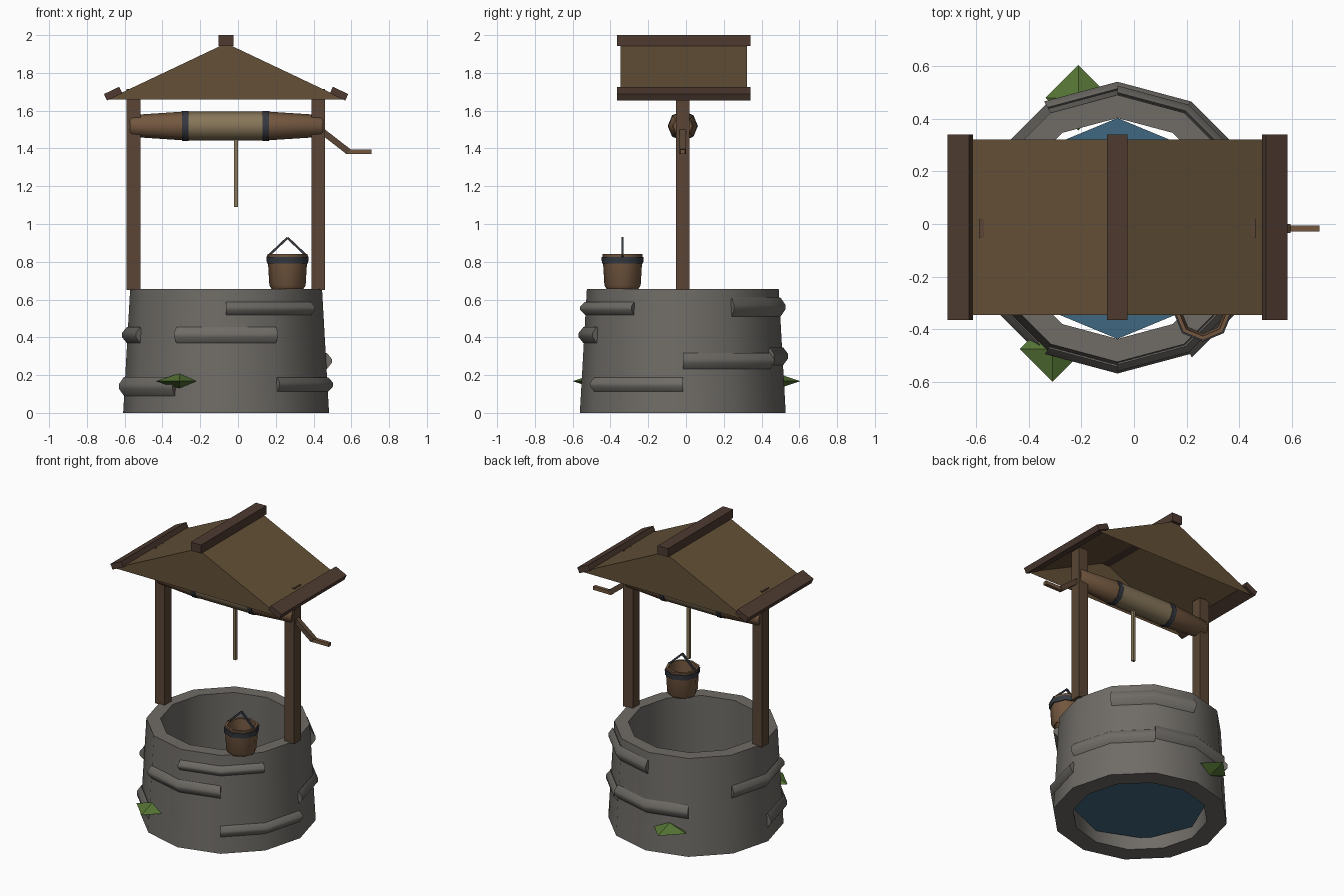
import bpy, bmesh, math
from mathutils import Vector, Matrix

if "Cube" in bpy.data.objects:
    bpy.data.objects.remove(bpy.data.objects["Cube"])

CX, CY = -0.063, -0.017   # axis of the stone ring


def mat(name, rgb):
    m = bpy.data.materials.new(name)
    m.diffuse_color = (*rgb, 1)
    m.use_nodes = True
    m.node_tree.nodes["Principled BSDF"].inputs["Base Color"].default_value = m.diffuse_color
    return m


STONE = mat("stone", (0.16, 0.15, 0.135))
WOOD = mat("post_wood", (0.10, 0.06, 0.035))
ROOF = mat("roof_wood", (0.125, 0.08, 0.038))
TRIM = mat("trim_wood", (0.075, 0.042, 0.03))
BARREL = mat("light_wood", (0.17, 0.095, 0.05))
ROPE = mat("rope", (0.24, 0.18, 0.10))
IRON = mat("iron", (0.035, 0.04, 0.05))
WATER = mat("water", (0.05, 0.14, 0.22))
LEAF = mat("leaf", (0.09, 0.17, 0.035))


def add(name, verts, faces, material, smooth=False):
    me = bpy.data.meshes.new(name)
    me.from_pydata([tuple(v) for v in verts], [], faces)
    bm = bmesh.new()
    bm.from_mesh(me)
    bmesh.ops.recalc_face_normals(bm, faces=bm.faces)
    bm.to_mesh(me)
    bm.free()
    me.materials.append(material)
    ob = bpy.data.objects.new(name, me)
    bpy.context.collection.objects.link(ob)
    if smooth:
        bpy.ops.object.select_all(action='DESELECT')
        ob.select_set(True)
        bpy.context.view_layer.objects.active = ob
        bpy.ops.object.shade_smooth_by_angle(angle=math.radians(50))
    return ob


def lathe(name, profile, n, centre, material, axis='Z', phase=0, loop=False,
          caps=False, smooth=True):
    """Spin (radius, height) points; loop closes the profile, caps fill the ends."""
    verts, faces, k = [], [], len(profile)
    for r, h in profile:
        for i in range(n):
            a = math.radians(phase) + 2 * math.pi * i / n
            c, s = r * math.cos(a), r * math.sin(a)
            p = (c, s, h) if axis == 'Z' else (h, c, s)
            verts.append(Vector(p) + Vector(centre))
    for j in range(k if loop else k - 1):
        for i in range(n):
            a, b = j * n, (j + 1) % k * n
            i2 = (i + 1) % n
            faces.append((a + i, a + i2, b + i2, b + i))
    if caps:
        faces += [tuple(range(n)), tuple(range((k - 1) * n, k * n))]
    return add(name, verts, faces, material, smooth)


def box(name, centre, size, material, tilt=0):
    rot = Matrix.Rotation(tilt, 3, 'Y')
    verts = [rot @ Vector((x * size[0] / 2, y * size[1] / 2, z * size[2] / 2)) + Vector(centre)
             for x in (-1, 1) for y in (-1, 1) for z in (-1, 1)]
    faces = [(0, 1, 3, 2), (4, 6, 7, 5), (0, 4, 5, 1), (2, 3, 7, 6), (0, 2, 6, 4), (1, 5, 7, 3)]
    return add(name, verts, faces, material)


def bar(name, a, b, w, material):
    """Square bar between two points in an xz plane."""
    a, b = Vector(a), Vector(b)
    d = b - a
    return box(name, (a + b) / 2, (d.length, w, w), material, -math.atan2(d.z, d.x))


# Stone ring and water
lathe("stone_ring", [(0.545, 0), (0.508, 0.655), (0.42, 0.655), (0.42, 0)], 12,
      (CX, CY, 0), STONE, loop=True)
add("water", [(CX + 0.42 * math.cos(i * math.pi / 4), CY + 0.42 * math.sin(i * math.pi / 4), 0.08)
              for i in range(8)], [tuple(range(8))], WATER)

# Raised stones: start angle (each spans 60 degrees), height, half height
for i, (a0, z, h) in enumerate([(-90, .553, .034), (-120, .412, .043), (-60, .15, .038),
                                (0, .275, .043), (60, .30, .046), (30, .56, .05),
                                (150, .412, .042), (180, .14, .05)]):
    wall = 0.545 - 0.0565 * z
    verts, faces = [], []
    for s in range(3):
        a = math.radians(a0 + 30 * s)
        for dr, dz in ((0.004, h), (0.03, h * 0.25), (0.03, -h * 0.25), (0.004, -h), (-0.03, 0)):
            verts.append((CX + (wall + dr) * math.cos(a), CY + (wall + dr) * math.sin(a), z + dz))
    for s in range(2):
        for j in range(5):
            k = (j + 1) % 5
            faces.append((s * 5 + j, s * 5 + k, s * 5 + 5 + k, s * 5 + 5 + j))
    faces += [tuple(range(5)), tuple(range(10, 15))]
    add(f"raised_stone_{i + 1}", verts, faces, STONE, True)

# Leaf tufts
for name, x, y in (("front_leaf", -0.31, -0.475), ("back_leaf", -0.212, 0.48)):
    lathe(name, [(0.0005, -0.042), (0.125, 0), (0.0005, 0.042)], 4, (x, y, 0.168), LEAF,
          caps=True, smooth=False)

# Posts
for name, x in (("left_post", -0.553), ("right_post", 0.425)):
    box(name, (x, CY, 1.183), (0.073, 0.073, 1.066), WOOD)

# Roof: two slopes and two gables, open underneath
SLOPE, HALF, APEX = 0.474, 0.63, 1.957
BASE = APEX - SLOPE * HALF
rv = [(CX + x, y, z) for y in (-0.347, 0.322) for x, z in ((-HALF, BASE), (0, APEX), (HALF, BASE))]
add("roof", rv, [(0, 1, 4, 3), (1, 2, 5, 4), (0, 2, 1), (3, 4, 5)], ROOF)
YC, YL = -0.012, 0.705
box("ridge_board", (CX, YC, 1.971), (0.078, YL, 0.058), TRIM)
for name, s in (("left_eave_board", -1), ("right_eave_board", 1)):
    box(name, (CX + s * 0.598, YC, 1.69), (0.09, YL, 0.038), TRIM, s * math.atan(SLOPE))

# Winding roller with rope coil and iron bands
RC = (0, CY, 1.519)
for name, prof, m in (
        ("roller_left", [(0.05, -0.572), (0.058, -0.56), (0.076, -0.29)], BARREL),
        ("roller_right", [(0.076, 0.16), (0.058, 0.437), (0.05, 0.449)], BARREL),
        ("rope_coil", [(0.076, -0.28), (0.076, 0.15)], ROPE),
        ("left_band", [(0.08, -0.296), (0.08, -0.262)], IRON),
        ("right_band", [(0.08, 0.131), (0.08, 0.165)], IRON)):
    lathe(name, prof, 8, RC, m, axis='X', phase=0, caps=True)

# Crank and hanging rope
bar("crank_arm", (0.43, CY, 1.503), (0.585, CY, 1.383), 0.033, WOOD)
bar("crank_handle", (0.57, CY, 1.383), (0.706, CY, 1.383), 0.024, BARREL)
box("hanging_rope", (-0.01, CY, 1.275), (0.02, 0.02, 0.37), ROPE)

# Bucket: open staves, iron band, bent handle
BC = (0.262, -0.336, 0)
lathe("bucket", [(0.085, 0.657), (0.096, 0.675), (0.106, 0.84), (0.09, 0.84), (0.08, 0.657)],
      8, BC, BARREL, loop=True)
lathe("bucket_band", [(0.109, 0.792), (0.112, 0.826), (0.1, 0.826), (0.1, 0.792)],
      8, BC, IRON, loop=True)
top = (BC[0], BC[1], 0.927)
for name, s in (("bucket_handle_left", -1), ("bucket_handle_right", 1)):
    bar(name, (BC[0] + s * 0.108, BC[1], 0.825), top, 0.012, IRON)
